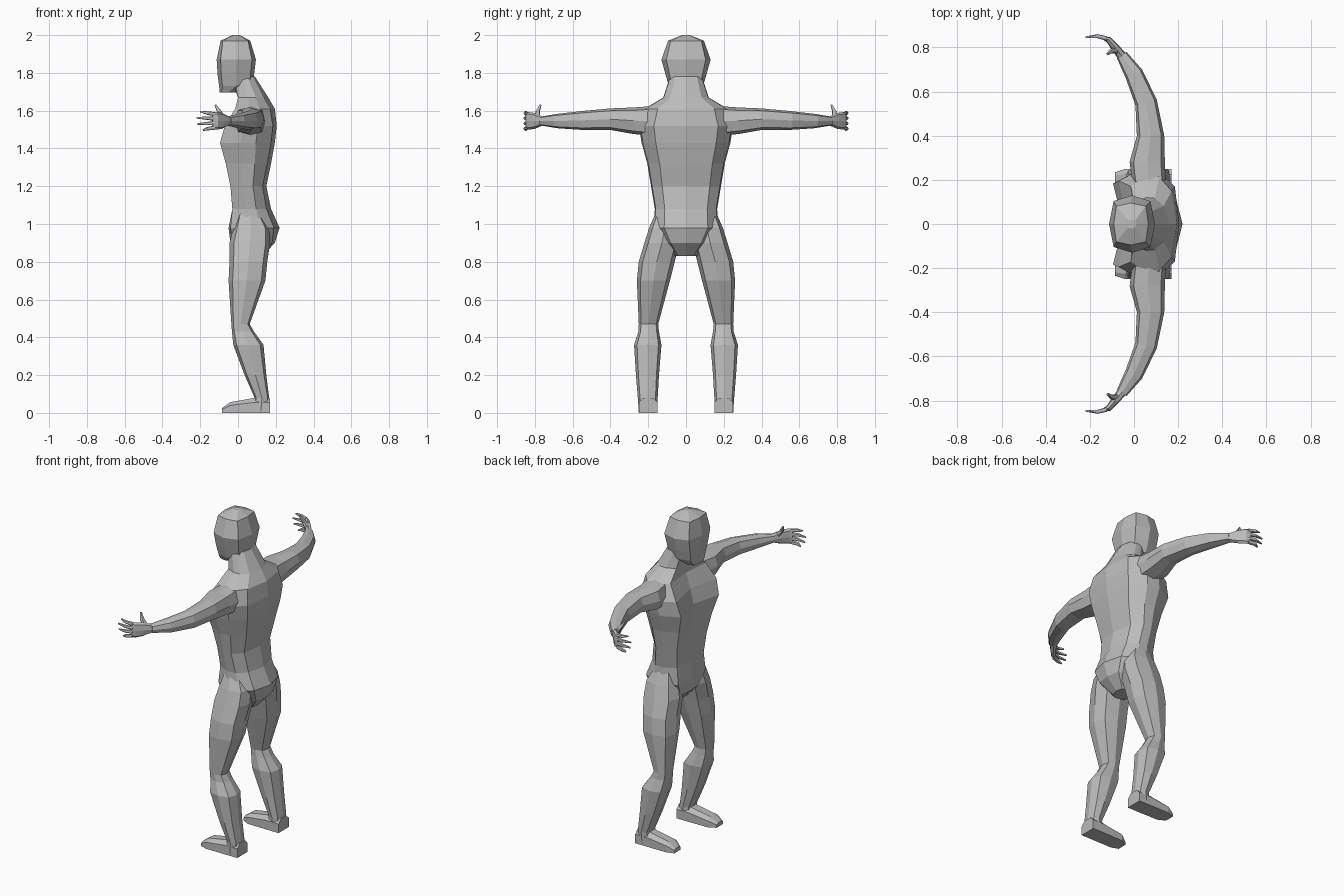
import bpy, bmesh, math
from mathutils import Vector

mat = bpy.data.materials.new("plain grey")
mat.diffuse_color = (0.5, 0.5, 0.5, 1)


def loft(name, rings, mirror=False):
    """Skin a list of equal-length point rings, cap both ends."""
    bm = bmesh.new()
    vs = [[bm.verts.new(p) for p in r] for r in rings]
    n = len(vs[0])
    for a, b in zip(vs, vs[1:]):
        for i in range(n):
            j = (i + 1) % n
            bm.faces.new((a[i], a[j], b[j], b[i]))
    bm.faces.new(vs[0])
    bm.faces.new(vs[-1][::-1])
    bmesh.ops.recalc_face_normals(bm, faces=bm.faces)
    me = bpy.data.meshes.new(name)
    bm.to_mesh(me)
    bm.free()
    me.materials.append(mat)
    ob = bpy.data.objects.new(name, me)
    bpy.context.collection.objects.link(ob)
    if mirror:
        m = ob.modifiers.new("mirror", 'MIRROR')
        m.use_axis[0] = False
        m.use_axis[1] = True
        m.use_mirror_merge = False
    return ob


def octagon(c, u, v, k=0.78):
    """Eight points around c, reaching u and v, with corners at k."""
    pat = [(1, 0), (k, k), (0, 1), (-k, k), (-1, 0), (-k, -k), (0, -1), (k, -k)]
    return [Vector(c) + u * a + v * b for a, b in pat]


def tube(name, stations):
    """Limb along a path: stations are (x, y, z, side radius, height radius)."""
    pts = [Vector(s[:3]) for s in stations]
    rings = []
    for i, s in enumerate(stations):
        t = (pts[min(i + 1, len(pts) - 1)] - pts[max(i - 1, 0)]).normalized()
        up = Vector((0, 0, 1)) if abs(t.z) < 0.7 else Vector((0, 1, 0))
        side = t.cross(up).normalized()
        rings.append(octagon(pts[i], side * s[3], side.cross(t) * s[4]))
    return loft(name, rings, True)


def box_ring(z, x0, x1, y0, y1, k=0.78):
    return octagon(((x0 + x1) / 2, (y0 + y1) / 2, z),
                   Vector(((x1 - x0) / 2, 0, 0)), Vector((0, (y1 - y0) / 2, 0)), k)


# Torso and neck: z, front centre, chest, back blade, back centre, half width
torso = [(0.83, .03, .03, .12, .13, .06), (0.90, -.04, -.03, .18, .195, .12),
         (0.98, -.05, -.04, .19, .22, .17), (1.08, -.03, -.03, .15, .175, .165),
         (1.20, -.03, -.04, .13, .15, .185), (1.32, -.04, -.065, .155, .175, .205),
         (1.43, -.05, -.095, .175, .195, .235), (1.52, -.03, -.07, .185, .205, .25),
         (1.61, .0, -.015, .17, .195, .22), (1.67, .0, .0, .135, .16, .12),
         (1.78, -.04, -.02, .08, .09, .085)]
rings = []
for z, f0, f1, b1, b0, w in torso:
    half = [(f1, w * .78), (f1 * .6 + b1 * .4, w), (f1 * .3 + b1 * .7, w * .97), (b1, w * .68)]
    rings.append([(f0, 0, z)] + [(x, y, z) for x, y in half] + [(b0, 0, z)]
                 + [(x, -y, z) for x, y in reversed(half)])
loft("torso", rings)

# Head
loft("head", [box_ring(z, a, b, -w, w, k) for z, a, b, w, k in
              [(1.695, -.097, -.01, .06, .8), (1.73, -.10, .08, .09, .8),
               (1.79, -.108, .085, .108, .8), (1.87, -.113, .095, .13, .8),
               (1.97, -.092, .065, .095, .85), (2.0, -.03, .01, .02, .8)]])

# Legs: z, front, back, inner, outer
loft("leg", [box_ring(*r) for r in
             [(1.06, .0, .12, .05, .16), (.98, -.025, .165, .03, .195),
              (.90, -.045, .17, .035, .22), (.80, -.045, .155, .06, .25),
              (.70, -.05, .145, .085, .26), (.47, -.035, .062, .147, .25),
              (.43, -.032, .085, .143, .252), (.36, -.025, .135, .13, .275),
              (.20, .035, .15, .143, .265), (.08, .088, .165, .15, .255),
              (0, .07, .17, .15, .25)]], True)

# Feet: x, top height, inner, outer
loft("foot", [[(x, a, 0), (x, a, h * .7), (x, a * .75 + b * .25, h),
               (x, a * .25 + b * .75, h), (x, b, h * .7), (x, b, 0)]
              for x, h, a, b in [(.17, .08, .15, .25), (.09, .08, .15, .25),
                                 (-.04, .057, .152, .25), (-.085, .025, .175, .235)]], True)

# Arms, sweeping forward to the palm
tube("arm", [(.07, .17, 1.545, .075, .08), (.06, .28, 1.547, .08, .07),
             (.075, .40, 1.555, .062, .057), (.055, .55, 1.548, .05, .05),
             (.0, .68, 1.545, .042, .038), (-.055, .765, 1.545, .026, .024)])
tube("palm", [(-.05, .755, 1.545, .022, .022), (-.085, .80, 1.546, .018, .042),
              (-.115, .835, 1.546, .014, .047), (-.135, .842, 1.546, .009, .043)])

# Fingers and thumb
for i, reach in enumerate((-.185, -.215, -.22, -.20)):
    d = i - 1.5
    z = 1.546 + d * .024
    tube("finger", [(-.125, .841, z, .010, .011),
                    (-.165, .851, z + d * .004, .009, .009),
                    (reach, .846, z + d * .009, .004, .004)])
tube("thumb", [(-.075, .785, 1.56, .013, .015), (-.10, .785, 1.595, .011, .011),
               (-.12, .77, 1.63, .005, .005)])
